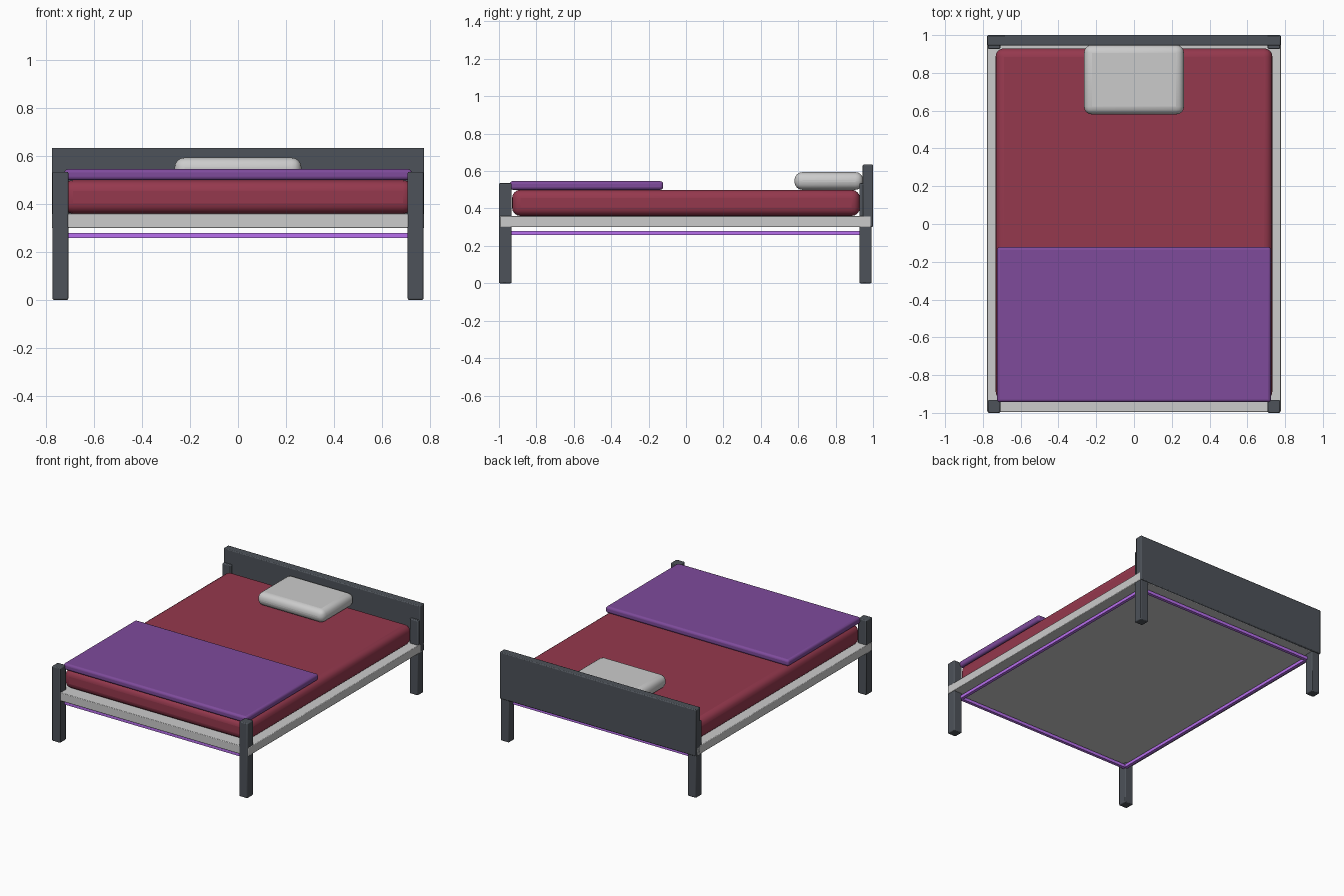
import bpy
import math

if "Cube" in bpy.data.objects:
    bpy.data.objects.remove(bpy.data.objects["Cube"])


def material(name, rgb):
    mat = bpy.data.materials.new(name)
    mat.diffuse_color = (*rgb, 1)
    mat.use_nodes = True
    mat.node_tree.nodes["Principled BSDF"].inputs["Base Color"].default_value = mat.diffuse_color
    return mat


DARK = material("dark_wood", (0.075, 0.085, 0.10))
RED = material("mattress_red", (0.30, 0.04, 0.075))
PURPLE = material("blanket_purple", (0.21, 0.07, 0.33))
GLOW = material("light_strip_purple", (0.48, 0.16, 0.85))


def box(name, x, y, z, bevel=0.0, segments=2, mat=None):
    """Box given by its (min, max) ranges, with rounded edges."""
    bpy.ops.mesh.primitive_cube_add(
        size=1, location=[(a + b) / 2 for a, b in (x, y, z)])
    ob = bpy.context.object
    ob.name = name
    ob.scale = [b - a for a, b in (x, y, z)]
    bpy.ops.object.transform_apply(location=False, rotation=False, scale=True)
    if bevel:
        mod = ob.modifiers.new("round_edges", 'BEVEL')
        mod.width = bevel
        mod.segments = segments
    if mat:
        ob.data.materials.append(mat)
    bpy.ops.object.shade_smooth_by_angle(angle=math.radians(35))
    return ob


# Bed base and headboard
box("bed_frame", (-0.777, 0.777), (-0.995, 0.99), (0.30, 0.36), 0.004)
box("headboard", (-0.777, 0.777), (0.945, 1.0), (0.301, 0.635), 0.006, mat=DARK)

# Four corner posts
for side, sx in (("left", -1), ("right", 1)):
    x = sorted((sx * 0.708, sx * 0.774))
    box(f"front_{side}_leg", x, (-1.0, -0.932), (0, 0.535), 0.006, mat=DARK)
    box(f"back_{side}_leg", x, (0.927, 0.993), (0, 0.535), 0.006, mat=DARK)

# Bedding
box("mattress", (-0.733, 0.733), (-0.93, 0.93), (0.36, 0.50), 0.045, 4, RED)
box("blanket", (-0.725, 0.725), (-0.943, -0.122), (0.50, 0.546), 0.015, 3, PURPLE)
box("pillow", (-0.265, 0.265), (0.58, 0.948), (0.50, 0.594), 0.042, 4)

# Light strip hanging just below the frame
for side, sx in (("left", -1), ("right", 1)):
    x = sorted((sx * 0.70, sx * 0.722))
    box(f"light_strip_{side}", x, (-0.95, 0.945), (0.258, 0.28), mat=GLOW)
for side, y in (("front", (-0.95, -0.928)), ("back", (0.923, 0.945))):
    box(f"light_strip_{side}", (-0.70, 0.70), y, (0.258, 0.28), mat=GLOW)
